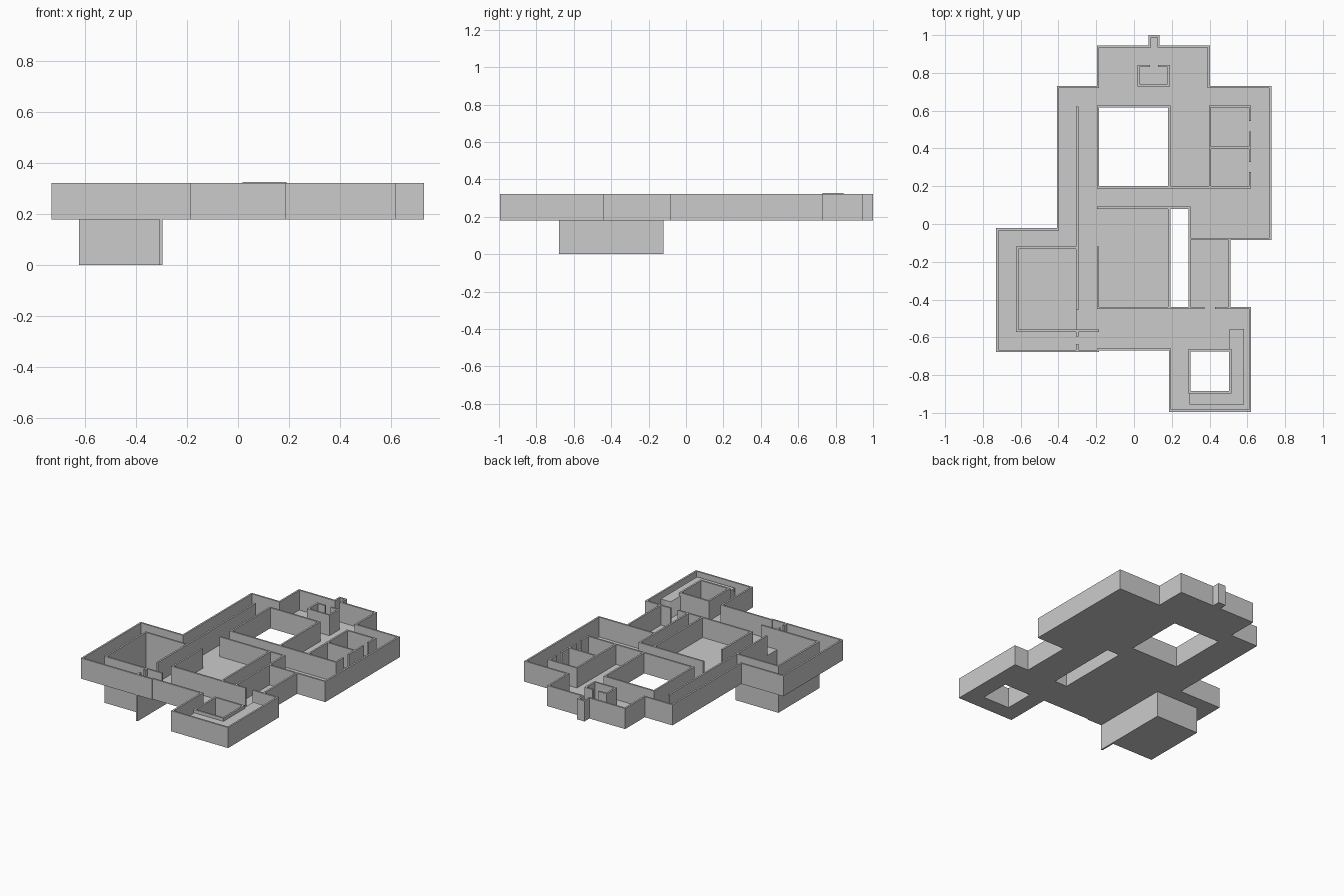
import bpy, bmesh

if "Cube" in bpy.data.objects:
    bpy.data.objects.remove(bpy.data.objects["Cube"])

Z0, Z1 = 0.18, 0.322   # main floor underside, wall top
H = 0.006              # half wall thickness


def add_box(bm, x0, x1, y0, y1, z0, z1):
    vs = bmesh.ops.create_cube(bm, size=1)["verts"]
    for v in vs:
        v.co = ((x0 + x1) / 2 + v.co.x * (x1 - x0),
                (y0 + y1) / 2 + v.co.y * (y1 - y0),
                (z0 + z1) / 2 + v.co.z * (z1 - z0))


def finish(name, bm):
    me = bpy.data.meshes.new(name)
    bm.to_mesh(me)
    bm.free()
    ob = bpy.data.objects.new(name, me)
    bpy.context.collection.objects.link(ob)
    return ob


def walls(name, paths, z0=Z0, z1=Z1):
    """Axis-aligned wall runs along centre lines."""
    bm = bmesh.new()
    for p in paths:
        for (xa, ya), (xb, yb) in zip(p, p[1:]):
            add_box(bm, min(xa, xb) - H, max(xa, xb) + H,
                    min(ya, yb) - H, max(ya, yb) + H, z0, z1)
    return finish(name, bm)


def box(name, *dims):
    bm = bmesh.new()
    add_box(bm, *dims)
    return finish(name, bm)


def rect(x0, x1, y0, y1):
    return [(x0, y0), (x1, y0), (x1, y1), (x0, y1), (x0, y0)]


def slab(name, loops, z0, z1):
    """Flat plate with holes, from a filled 2D curve."""
    cu = bpy.data.curves.new(name, 'CURVE')
    cu.dimensions, cu.fill_mode, cu.extrude = '2D', 'BOTH', (z1 - z0) / 2
    for lp in loops:
        s = cu.splines.new('POLY')
        s.points.add(len(lp) - 1)
        for pt, (x, y) in zip(s.points, lp):
            pt.co = (x, y, 0, 1)
        s.use_cyclic_u = True
    ob = bpy.data.objects.new(name, cu)
    ob.location.z = (z0 + z1) / 2
    bpy.context.collection.objects.link(ob)
    bpy.ops.object.select_all(action='DESELECT')
    ob.select_set(True)
    bpy.context.view_layer.objects.active = ob
    bpy.ops.object.convert(target='MESH')


# Outer perimeter, starting and ending at the entrance opening
outline = [(0.13, 0.94), (0.396, 0.94), (0.396, 0.725), (0.722, 0.725), (0.722, -0.079),
           (0.506, -0.079), (0.506, -0.445), (0.614, -0.445), (0.614, -0.988),
           (0.19, -0.988), (0.19, -0.665), (-0.19, -0.665), (-0.19, -0.672), (-0.724, -0.672),
           (-0.724, -0.028), (-0.402, -0.028), (-0.402, 0.725), (-0.19, 0.725),
           (-0.19, 0.94), (0.084, 0.94)]
porch = [(0.084, 0.94), (0.084, 0.994), (0.13, 0.994), (0.13, 0.94)]
courtyard = rect(-0.19, 0.186, 0.194, 0.622)
light_slot = rect(0.186, 0.294, -0.445, 0.086)
garden_well = rect(0.294, 0.51, -0.891, -0.668)
pit = rect(-0.618, -0.301, -0.565, -0.126)

holes = [courtyard, light_slot, garden_well, pit]
slab("main_floor", [outline + porch[1:3]] + [h[:-1] for h in holes], Z0, Z0 + 0.005)

walls("outer_walls", [outline])
walls("porch_walls", [porch])
walls("courtyard_walls", [courtyard])
walls("light_slot_walls", [light_slot])
walls("garden_well_walls", [garden_well])

# Sunken room with full-height sides; the doorway side stays open at floor level
walls("pit_sides", [pit], 0.0, Z0 + 0.005)
box("pit_floor", -0.618, -0.301, -0.565, -0.126, 0.0, 0.006)
walls("pit_upper_walls", [[(-0.301, -0.126), (-0.618, -0.126), (-0.618, -0.565),
                           (-0.19, -0.565)]])
walls("pit_fin", [[(-0.301, -0.565), (-0.301, -0.672)]], 0.0, Z0 + 0.005)
walls("pit_door_jambs", [[(-0.301, -0.565), (-0.301, -0.59)],
                         [(-0.301, -0.64), (-0.301, -0.672)]])

# Inner partitions
walls("corridor_wall", [[(-0.301, 0.615), (-0.301, -0.45)]])
walls("hall_walls", [[(-0.19, 0.086), (0.186, 0.086)],
                     [(-0.19, -0.126), (-0.19, -0.445), (0.186, -0.445)]])
walls("side_room_walls", [[(0.294, -0.079), (0.506, -0.079)],
                          [(0.294, -0.445), (0.366, -0.445)],
                          [(0.434, -0.445), (0.506, -0.445)]])

# Two small rooms on the right, with doors in their outer side
walls("small_room_walls", [[(0.186, 0.194), (0.614, 0.194), (0.614, 0.27)],
                           [(0.614, 0.335), (0.614, 0.485)],
                           [(0.614, 0.55), (0.614, 0.622), (0.402, 0.622), (0.402, 0.194)],
                           [(0.402, 0.404), (0.614, 0.404)]])

# Little entrance booth, slightly taller than the rest
walls("entrance_booth", [[(0.078, 0.836), (0.024, 0.836), (0.024, 0.735),
                          (0.184, 0.735), (0.184, 0.836), (0.132, 0.836)]], Z0, 0.327)

# Raised ledge around the garden well
ledge = [(0.294, -0.891), (0.294, -0.955), (0.583, -0.955), (0.583, -0.555),
         (0.506, -0.555), (0.506, -0.891)]
slab("raised_ledge", [ledge], Z0 + 0.005, 0.3)
